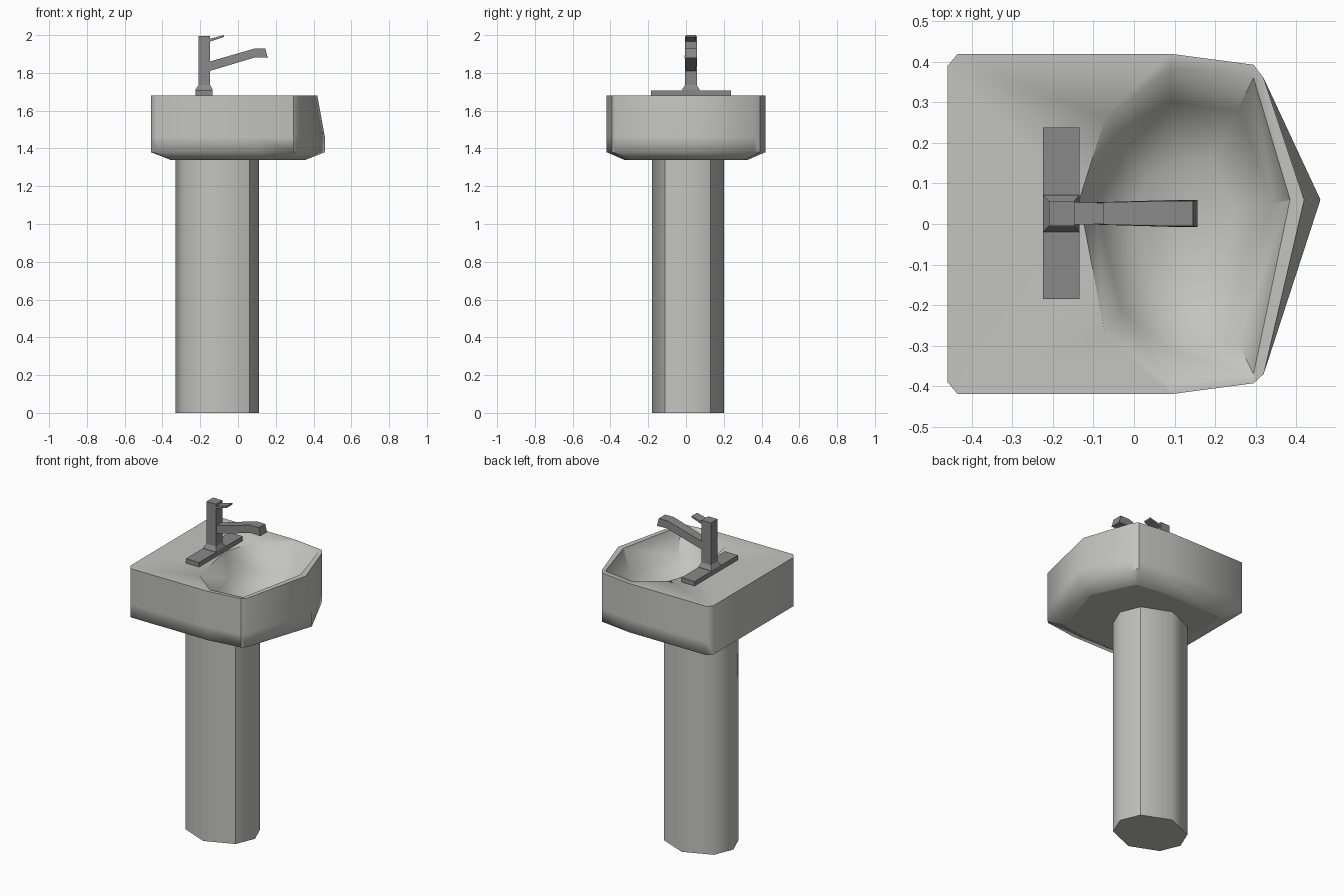
import bpy, bmesh, math

if "Cube" in bpy.data.objects:
    bpy.data.objects.remove(bpy.data.objects["Cube"], do_unlink=True)


def make_material(name, colour):
    m = bpy.data.materials.new(name)
    m.use_nodes = True
    m.diffuse_color = (*colour, 1)
    bsdf = m.node_tree.nodes["Principled BSDF"]
    bsdf.inputs["Base Color"].default_value = (*colour, 1)
    return m


ceramic = make_material("ceramic", (0.55, 0.55, 0.52))
metal = make_material("grey metal", (0.25, 0.25, 0.25))


def finish(name, bm, mat, angle=None, sharp_rule=None):
    """Turn the bmesh into an object, optionally smooth with sharp edges."""
    bmesh.ops.recalc_face_normals(bm, faces=bm.faces)
    mesh = bpy.data.meshes.new(name)
    bm.to_mesh(mesh)
    bm.free()
    mesh.materials.append(mat)
    if angle:
        mesh.shade_smooth()
        mesh.set_sharp_from_angle(angle=math.radians(angle))
        for e in mesh.edges:
            a, b = (mesh.vertices[i].co for i in e.vertices)
            if sharp_rule(a, b):
                e.use_edge_sharp = True
    ob = bpy.data.objects.new(name, mesh)
    bpy.context.collection.objects.link(ob)
    return ob


def ring(bm, pts, z):
    return [bm.verts.new((x, y, z)) for x, y in pts]


def bridge(bm, a, b):
    n = len(a)
    for i in range(n):
        bm.faces.new((a[i], a[(i + 1) % n], b[(i + 1) % n], b[i]))


def loft(bm, rings):
    for a, b in zip(rings, rings[1:]):
        bridge(bm, a, b)


def loop_edges(bm, r):
    return [bm.edges.get((r[i - 1], r[i])) for i in range(len(r))]


def scaled(pts, s, cx=0, cy=0):
    return [(cx + (x - cx) * s, cy + (y - cy) * s) for x, y in pts]


def rect(x0, x1, y0, y1):
    return [(x0, y0), (x1, y0), (x1, y1), (x0, y1)]


# Pedestal: octagonal column
column = [(0.11, 0.01), (0.06, 0.13), (-0.11, 0.20), (-0.28, 0.13),
          (-0.33, 0.01), (-0.28, -0.11), (-0.11, -0.18), (0.06, -0.11)]
bm = bmesh.new()
low, high = ring(bm, column, 0), ring(bm, column, 1.345)
bridge(bm, low, high)
bm.faces.new(low)
bm.faces.new(high)
finish("pedestal", bm, ceramic, 60,
       lambda a, b: abs(a.x - 0.06) < 0.01 and abs(b.x - 0.06) < 0.01 and abs(a.y - b.y) < 0.01)


# Basin: outer shell with pointed front, rounded underside and sunken bowl
def outline(apex):
    return [(-0.46, 0.39), (-0.435, 0.42), (0.09, 0.42), (0.295, 0.393),
            (0.32, 0.36), (apex, 0.06), (0.32, -0.37), (0.295, -0.393),
            (0.09, -0.42), (-0.435, -0.42), (-0.46, -0.39)]


TOP, BASE = 1.68, 1.34
bowl_rim = [(0.09, 0.385), (0.295, 0.36), (0.385, 0.06), (0.295, -0.37),
            (0.09, -0.395), (-0.07, -0.275), (-0.135, 0.06), (-0.07, 0.265)]
bowl_low = [(0.09, 0.30), (0.255, 0.28), (0.345, 0.05), (0.255, -0.29),
            (0.09, -0.315), (-0.03, -0.21), (-0.095, 0.05), (-0.03, 0.21)]
bm = bmesh.new()
shell = [ring(bm, scaled(outline(0.46), 0.78), BASE),
         ring(bm, outline(0.46), 1.38),
         ring(bm, outline(0.46), 1.46),
         ring(bm, outline(0.42), TOP)]
loft(bm, shell)
bm.faces.new(shell[0])
bowl = [ring(bm, bowl_rim, TOP), ring(bm, bowl_low, 1.53),
        ring(bm, scaled(bowl_low, 0.55, 0.12, 0), 1.45)]
loft(bm, bowl)
bm.faces.new(bowl[-1])
bmesh.ops.triangle_fill(bm, use_beauty=True, use_dissolve=False,
                        edges=loop_edges(bm, shell[-1]) + loop_edges(bm, bowl[0]))


def basin_sharp(a, b):
    underside = max(a.z, b.z) < BASE + 0.01
    front_corner = (min(a.z, b.z) > 1.37 and abs(a.x - 0.295) < 0.005
                    and abs(b.x - 0.295) < 0.005 and abs(abs(a.y) - 0.393) < 0.005)
    bowl_corner = a.x > 0.25 and b.x > 0.25 and abs(a.y) < 0.375 and abs(
        a.z - b.z) > 0.1 and min(a.z, b.z) > 1.5
    return underside or front_corner or bowl_corner


finish("basin", bm, ceramic, 68, basin_sharp)


# Tap parts: straight-sided blocks and side profiles
def block(name, levels):
    bm = bmesh.new()
    rings = [ring(bm, rect(*r), z) for r, z in levels]
    loft(bm, rings)
    bm.faces.new(rings[0])
    bm.faces.new(rings[-1])
    finish(name, bm, metal)


def side_profile(name, pts):
    """Extrude x, z points across y; each point carries its half width."""
    bm = bmesh.new()
    sides = [[bm.verts.new((x, 0.026 + s * w, z)) for x, z, w in pts] for s in (-1, 1)]
    bridge(bm, *sides)
    for s in sides:
        bm.faces.new(s)
    finish(name, bm, metal)


wide, narrow = (-0.225, -0.135, -0.02, 0.072), (-0.21, -0.147, -0.005, 0.057)
block("tap_plate", [((-0.225, -0.135, -0.185, 0.238), TOP),
                    ((-0.225, -0.135, -0.185, 0.238), 1.708)])
block("tap_post", [(wide, 1.70), (wide, 1.712), (narrow, 1.735), (narrow, 1.995)])
side_profile("spout", [(-0.15, 1.81, 0.026), (-0.15, 1.86, 0.026),
                       (0.085, 1.928, 0.031), (0.145, 1.928, 0.031),
                       (0.157, 1.88, 0.033), (0.09, 1.882, 0.033)])
side_profile("lever", [(-0.15, 1.965, 0.028), (-0.15, 1.98, 0.028),
                       (-0.075, 2.0, 0.026), (-0.075, 1.99, 0.026)])
